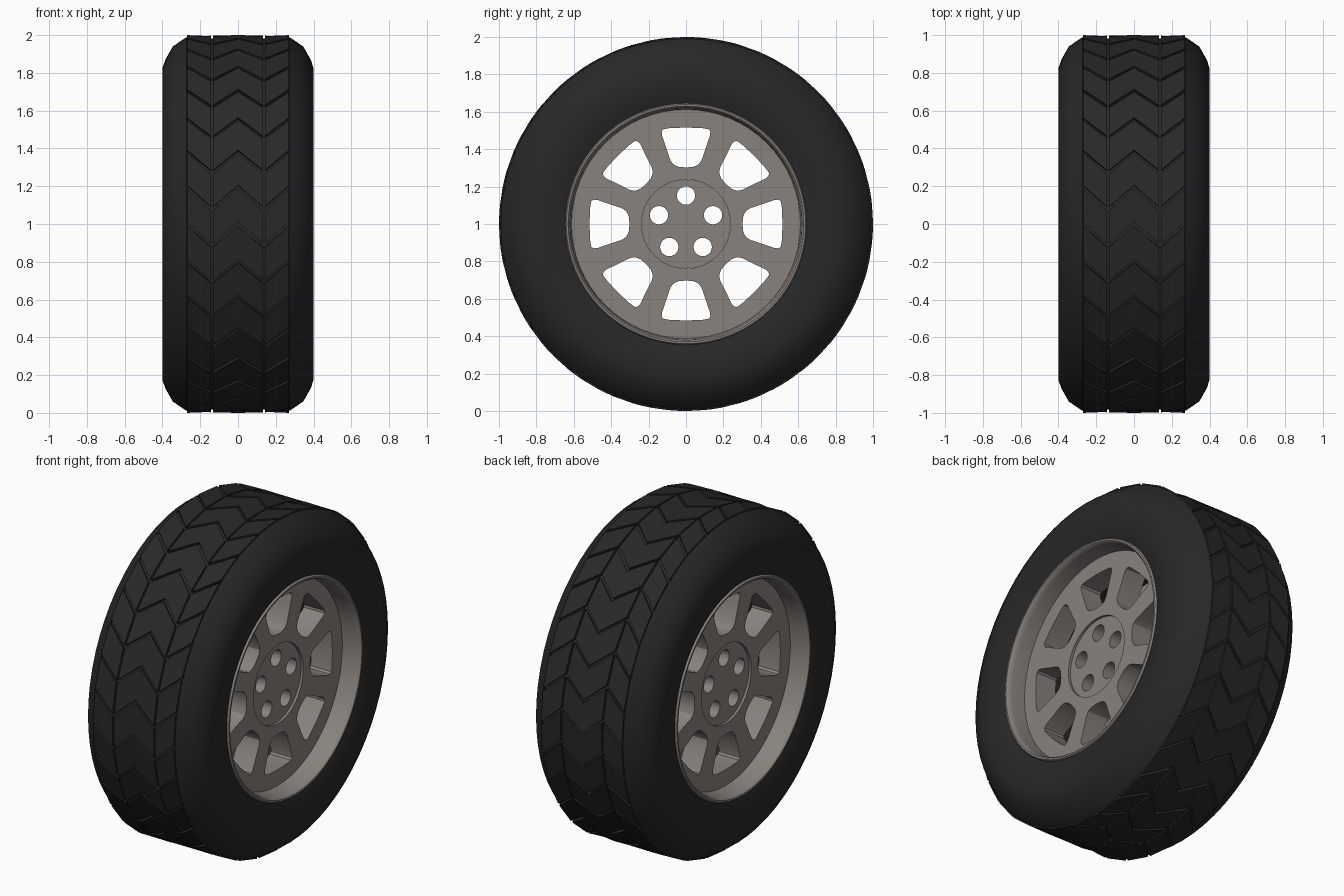
import bpy, bmesh
from math import sin, cos, pi, radians
from mathutils import Matrix

if "Cube" in bpy.data.objects:
    bpy.data.objects.remove(bpy.data.objects["Cube"])


def material(name, rgb):
    m = bpy.data.materials.new(name)
    m.diffuse_color = (*rgb, 1)
    m.use_nodes = True
    m.node_tree.nodes["Principled BSDF"].inputs["Base Color"].default_value = m.diffuse_color
    return m


RUBBER = material("rubber", (0.021, 0.021, 0.021))
ALLOY = material("alloy", (0.25, 0.225, 0.205))


def around(x, r, t):
    """Point on the wheel: t = 0 faces the front, rising to the top."""
    return (x, -r * cos(t), 1 + r * sin(t))


def finish(obj, mat, angle=30):
    obj.data.materials.clear()
    obj.data.materials.append(mat)
    bpy.ops.object.select_all(action='DESELECT')
    obj.select_set(True)
    bpy.context.view_layer.objects.active = obj
    bpy.ops.object.shade_smooth_by_angle(angle=radians(angle))


def mesh_object(name, bm, mat, angle=30):
    bmesh.ops.recalc_face_normals(bm, faces=bm.faces)
    me = bpy.data.meshes.new(name)
    bm.to_mesh(me)
    bm.free()
    obj = bpy.data.objects.new(name, me)
    bpy.context.collection.objects.link(obj)
    finish(obj, mat, angle)


def lathe(name, profile, mat, n=64, angle=30):
    """Revolve a closed (x, radius) profile about the axle."""
    bm = bmesh.new()
    rings = [[bm.verts.new(around(x, r, 2 * pi * i / n)) for x, r in profile] for i in range(n)]
    k = len(profile)
    for i in range(n):
        a, b = rings[i], rings[(i + 1) % n]
        for j in range(k):
            bm.faces.new((a[j], a[(j + 1) % k], b[(j + 1) % k], b[j]))
    mesh_object(name, bm, mat, angle)


def circle(r, n, cx=0, cy=0):
    return [(cx + r * cos(2 * pi * i / n), cy + r * sin(2 * pi * i / n)) for i in range(n)]


def plate(name, outlines, x, thickness, mat):
    """Flat plate with holes, facing along the axle."""
    cu = bpy.data.curves.new(name, 'CURVE')
    cu.dimensions = '2D'
    cu.fill_mode = 'BOTH'
    cu.extrude = thickness / 2
    for pts in outlines:
        s = cu.splines.new('POLY')
        s.points.add(len(pts) - 1)
        for p, (u, v) in zip(s.points, pts):
            p.co = (u, v, 0, 1)
        s.use_cyclic_u = True
    obj = bpy.data.objects.new(name, cu)
    bpy.context.collection.objects.link(obj)
    obj.matrix_world = Matrix(((0, 0, 1, x), (1, 0, 0, 0), (0, 1, 0, 1), (0, 0, 0, 1)))
    bpy.ops.object.select_all(action='DESELECT')
    obj.select_set(True)
    bpy.context.view_layer.objects.active = obj
    bpy.ops.object.convert(target='MESH')
    finish(bpy.context.view_layer.objects.active, mat)


# Tyre body
half = [(0.27, 0.982), (0.272, 0.99), (0.345, 0.94), (0.385, 0.87), (0.4, 0.825), (0.4, 0.75),
        (0.392, 0.69), (0.375, 0.64), (0.34, 0.63), (0.1, 0.63)]
lathe("tyre", half + [(-x, r) for x, r in reversed(half)], RUBBER, 64, 40)

# Tread blocks in chevron rows
N, PITCH, GAP, DROP = 32, 2 * pi / 32, 0.02, 0.115
bm = bmesh.new()
columns = [(0, 0.132, 0, -DROP), (0.142, 0.27, -DROP, 0)]
for i in range(N):
    for side in (-1, 1):
        for x0, x1, t0, t1 in columns:
            base = i * PITCH + GAP / 2
            top, low = [], []
            for x, t in ((x0, t0), (x1, t1), (x1, t1 + PITCH - GAP), (x0, t0 + PITCH - GAP)):
                top.append(bm.verts.new(around(side * x, 1.0, base + t)))
                low.append(bm.verts.new(around(side * x, 0.965, base + t)))
            bm.faces.new(top)
            bm.faces.new(low)
            for j in range(4):
                k = (j + 1) % 4
                bm.faces.new((top[j], top[k], low[k], low[j]))
mesh_object("tread_blocks", bm, RUBBER)

# Window outline, then repeated eight times
right_half = [(0.0, 0.302), (0.04, 0.306), (0.067, 0.318), (0.083, 0.34), (0.1, 0.39), (0.129, 0.475),
              (0.13, 0.495), (0.12, 0.507), (0.09, 0.512), (0.0, 0.516)]
window = right_half + [(-u, v) for u, v in reversed(right_half[1:-1])]


def turned(pts, a):
    return [(u * cos(a) - v * sin(a), u * sin(a) + v * cos(a)) for u, v in pts]


windows = [turned(window, i * pi / 4) for i in range(8)]
bolts = [circle(0.049, 24, 0.152 * cos(a), 0.152 * sin(a))
         for a in (pi / 2 + i * 2 * pi / 5 for i in range(5))]

# Rim lip, spoked face and hub on each side
for side, label in ((1, "right"), (-1, "left")):
    lip = [(0.34, 0.645), (0.38, 0.646), (0.388, 0.64), (0.388, 0.63), (0.378, 0.621), (0.35, 0.618),
           (0.27, 0.612), (0.13, 0.612), (0.13, 0.63), (0.34, 0.632)]
    lathe(label + "_rim_lip", [(side * x, r) for x, r in lip], ALLOY, 64, 40)
    plate(label + "_wheel_face", [circle(0.614, 64), circle(0.238, 48)] + windows, side * 0.2, 0.14, ALLOY)
    plate(label + "_hub", [circle(0.2375, 48)] + bolts, side * 0.19, 0.13, ALLOY)
